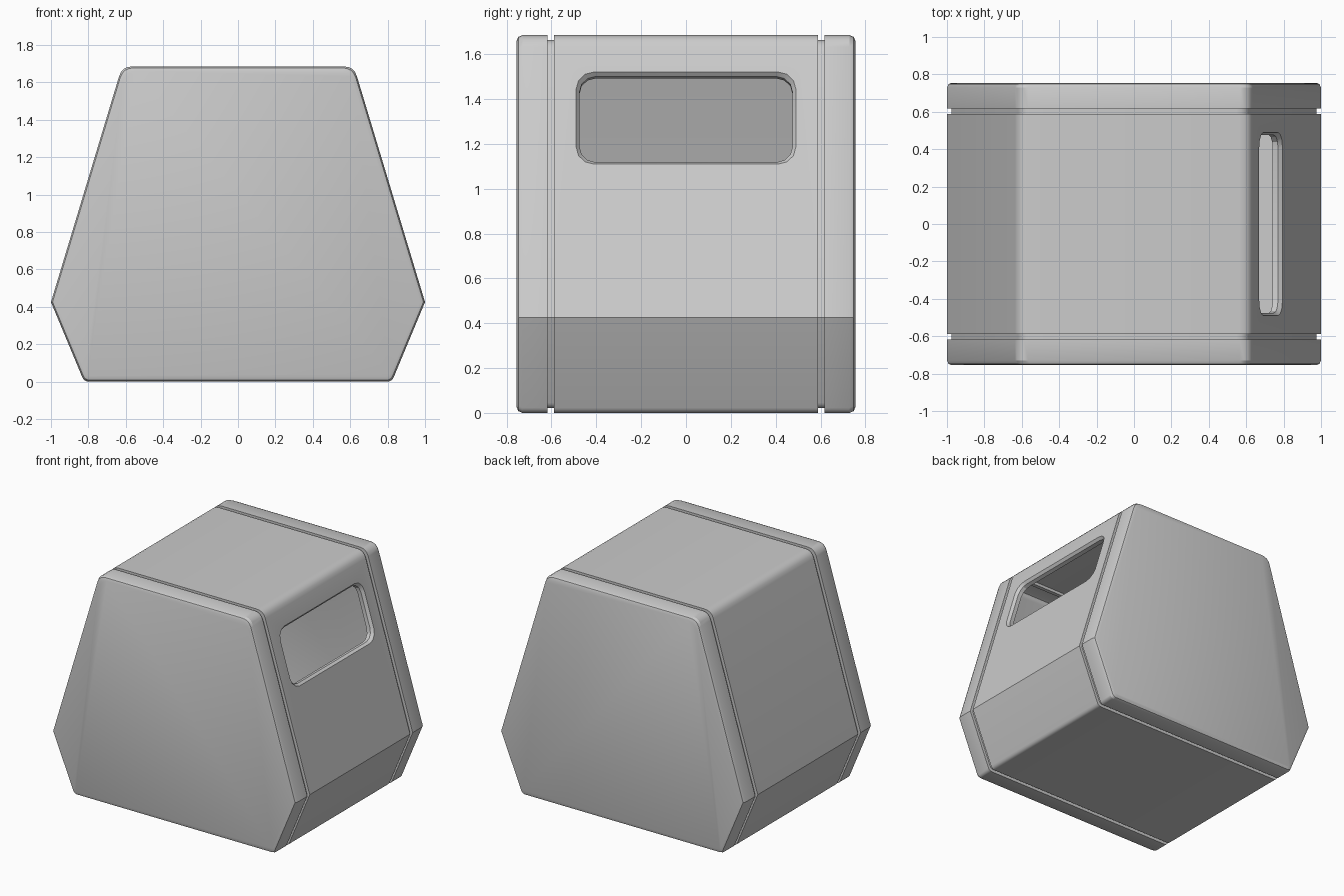
import bpy, bmesh, math
from mathutils import Vector

if "Cube" in bpy.data.objects:
    bpy.data.objects.remove(bpy.data.objects["Cube"])

# Sharp half-profile corners: x, z, rounding distance
HALF = [(0.823, 0.0, 0.025), (1.0, 0.425, 0.0), (0.62, 1.685, 0.055)]
CORNERS = HALF + [(-x, z, r) for x, z, r in reversed(HALF)]


def profile(inset, steps=4):
    """Body cross-section, moved inward and then rounded at the corners."""
    pts = [Vector((x, z)) for x, z, r in CORNERS]
    n = len(pts)
    moved = []
    for i, p in enumerate(pts):
        a = (p - pts[i - 1]).normalized()
        b = (pts[(i + 1) % n] - p).normalized()
        na, nb = Vector((-a.y, a.x)), Vector((-b.y, b.x))
        moved.append(p + (na + nb) * inset / (1 + na.dot(nb)))
    out = []
    for i, p in enumerate(moved):
        r = CORNERS[i][2]
        if r == 0:
            out.append(p)
            continue
        a = p + (moved[i - 1] - p).normalized() * r
        b = p + (moved[(i + 1) % n] - p).normalized() * r
        for k in range(steps + 1):
            t = k / steps
            out.append(a * (1 - t) ** 2 + p * 2 * t * (1 - t) + b * t * t)
    return out


def add_loop(bm, points):
    return [bm.verts.new(p) for p in points]


def bridge(bm, a, b):
    n = len(a)
    for i in range(n):
        j = (i + 1) % n
        bm.faces.new((a[i], a[j], b[j], b[i]))


bm = bmesh.new()

# Shell: rounded ends and two grooves around the body
half_sections = [(0.755, 0.025), (0.748, 0.008), (0.73, 0.0), (0.617, 0.0),
                 (0.617, 0.022), (0.588, 0.022), (0.588, 0.0)]
sections = [(-y, i) for y, i in half_sections] + half_sections[::-1]
rings = [add_loop(bm, [(p.x, y, p.y) for p in profile(i)]) for y, i in sections]
for a, b in zip(rings, rings[1:]):
    bridge(bm, a, b)
bm.faces.new(rings[0])
bm.faces.new(rings[-1])

# Window opening in the right sloping wall
low, high = Vector((1.0, 0, 0.425)), Vector((0.62, 0, 1.685))
up = (high - low).normalized()
normal = Vector((up.z, 0, -up.x))
centre = low + up * ((1.315 - 0.425) / up.z)


def window_loop(shrink, depth, steps=3):
    hw, hh, r = 0.49 - shrink, 0.215 - shrink, 0.08 - shrink * 0.5
    pts = []
    for q, (sy, sz) in enumerate([(1, 1), (-1, 1), (-1, -1), (1, -1)]):
        for k in range(steps + 1):
            a = math.radians(90 * (q + k / steps))
            y = sy * (hw - r) + r * math.cos(a)
            h = sz * (hh - r) + r * math.sin(a)
            pts.append(centre + Vector((0, y, 0)) + up * h - normal * depth)
    return add_loop(bm, pts)


wall = next(f for f in bm.faces
            if abs(f.calc_center_median().y) < 0.01
            and f.calc_center_median().x > 0.7
            and 0.8 < f.calc_center_median().z < 1.3)
border = list(wall.edges)
bmesh.ops.delete(bm, geom=[wall], context='FACES_ONLY')
outer = window_loop(0.0, 0.0)
rim = [bm.edges.new((outer[i - 1], outer[i])) for i in range(len(outer))]
bmesh.ops.triangle_fill(bm, edges=border + rim, use_beauty=True, normal=normal)

# Window lip: chamfer, then a short straight return into the hollow body
lip = window_loop(0.015, 0.02)
back = window_loop(0.015, 0.05)
bridge(bm, outer, lip)
bridge(bm, lip, back)

bmesh.ops.recalc_face_normals(bm, faces=bm.faces)
bmesh.ops.dissolve_limit(bm, angle_limit=0.001, verts=[],
                         edges=[e for e in bm.edges if e not in rim and e.is_valid
                                and any(v in outer for v in e.verts)])
mesh = bpy.data.meshes.new("housing")
bm.to_mesh(mesh)
bm.free()
housing = bpy.data.objects.new("housing", mesh)
bpy.context.collection.objects.link(housing)

# Smooth the rounded corners while keeping real edges sharp
bpy.context.view_layer.objects.active = housing
housing.select_set(True)
bpy.ops.object.shade_smooth_by_angle(angle=math.radians(25))
